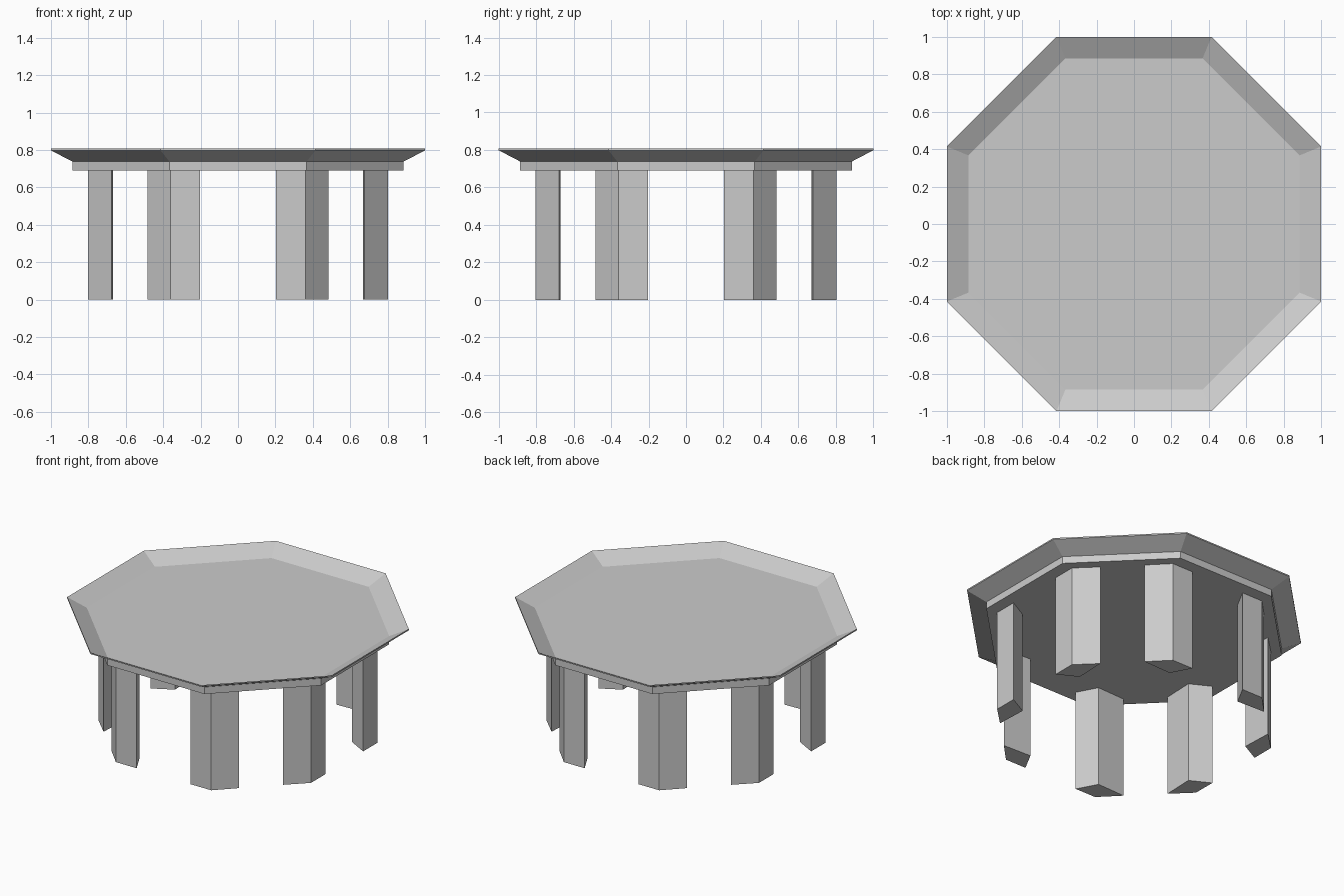
import bpy
import bmesh
import math
from mathutils import Matrix, Vector

cube = bpy.data.objects.get("Cube")
if cube:
    bpy.data.objects.remove(cube, do_unlink=True)

# Single plain grey finish
grey = bpy.data.materials.new("plain_grey")
grey.use_nodes = True
colour = (0.6, 0.6, 0.6, 1)
grey.diffuse_color = colour
grey.node_tree.nodes["Principled BSDF"].inputs["Base Color"].default_value = colour


def finish(name, bm):
    bmesh.ops.recalc_face_normals(bm, faces=bm.faces)
    mesh = bpy.data.meshes.new(name)
    bm.to_mesh(mesh)
    bm.free()
    mesh.materials.append(grey)
    obj = bpy.data.objects.new(name, mesh)
    bpy.context.collection.objects.link(obj)
    return obj


def octagon(bm, apothem, z):
    """Ring of eight vertices with flat sides facing the axes."""
    r = apothem / math.cos(math.pi / 8)
    angles = [(i + 0.5) * math.pi / 4 for i in range(8)]
    return [bm.verts.new((r * math.cos(a), r * math.sin(a), z)) for a in angles]


def octagonal_solid(name, profile):
    """Stack octagons along an (apothem, height) profile and cap both ends."""
    bm = bmesh.new()
    rings = [octagon(bm, a, z) for a, z in profile]
    for low, high in zip(rings, rings[1:]):
        for i in range(8):
            j = (i + 1) % 8
            bm.faces.new((low[i], low[j], high[j], high[i]))
    bm.faces.new(rings[0])
    bm.faces.new(rings[-1])
    return finish(name, bm)


def prism(name, outline, height, transform):
    bm = bmesh.new()
    base = bm.faces.new([bm.verts.new((x, y, 0)) for x, y in outline])
    top = bmesh.ops.extrude_face_region(bm, geom=[base])["geom"]
    verts = [v for v in top if isinstance(v, bmesh.types.BMVert)]
    bmesh.ops.translate(bm, verts=verts, vec=Vector((0, 0, height)))
    bm.transform(transform)
    return finish(name, bm)


# Tabletop: straight apron, flared underside, thin rim, dished floor
octagonal_solid("tabletop", [
    (0.885, 0.69), (0.885, 0.738), (1.0, 0.798), (1.0, 0.807), (0.885, 0.746),
])

# Legs: kite-shaped posts wrapping each corner, mirrored in pairs on four sides
leg_outline = [(0.203, -0.803), (0.36, -0.803), (0.483, -0.677), (0.275, -0.669)]
for side, label in enumerate(("front", "left", "back", "right")):
    turn = Matrix.Rotation(side * math.pi / 2, 4, "Z")
    for sign, hand in ((1, "a"), (-1, "b")):
        mirror = Matrix.Diagonal((sign, 1, 1, 1))
        prism(f"{label}_leg_{hand}", leg_outline, 0.69, turn @ mirror)
